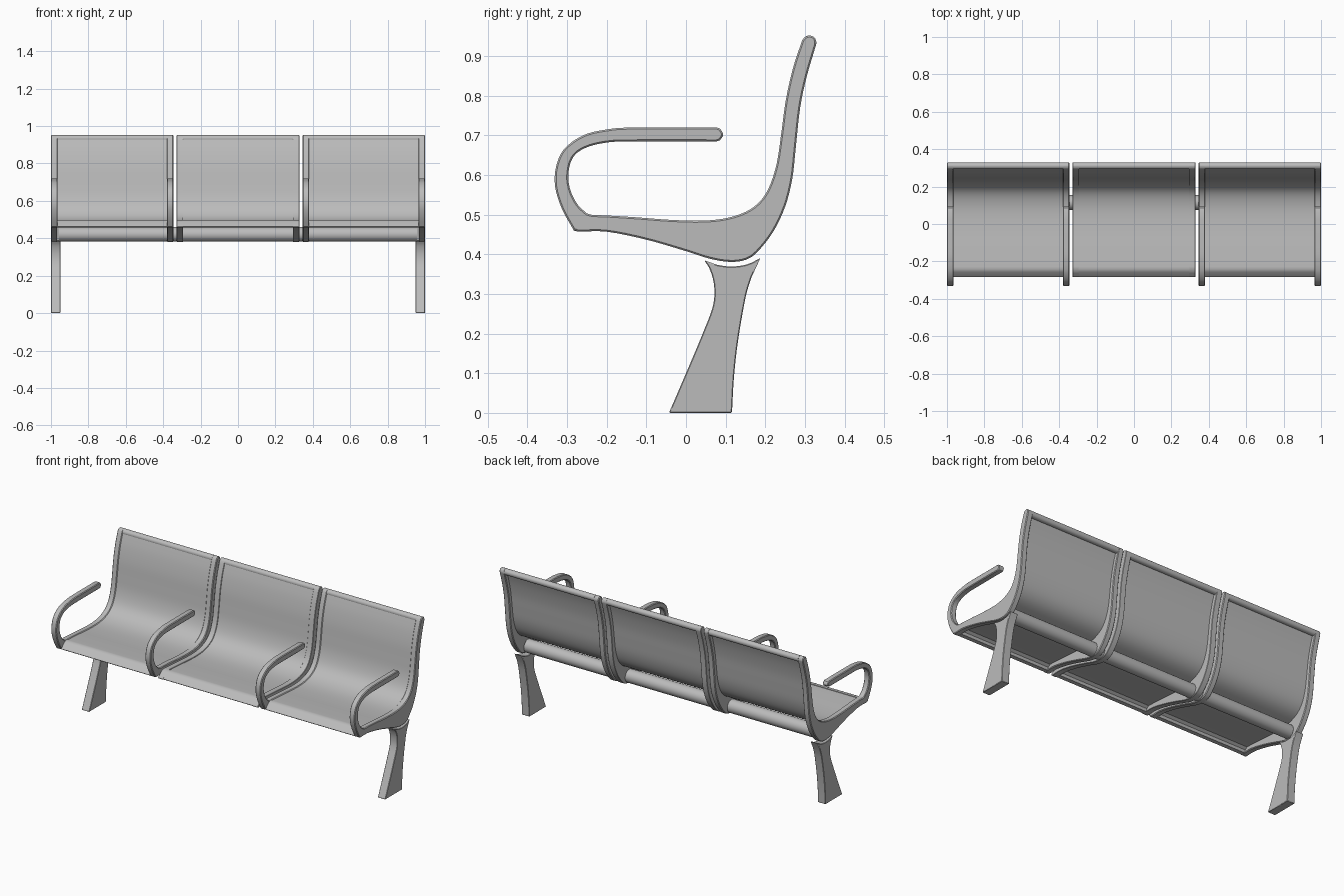
import bpy, bmesh, math
from mathutils import Vector

if "Cube" in bpy.data.objects:
    bpy.data.objects.remove(bpy.data.objects["Cube"])

# One painted metal grey
grey = bpy.data.materials.new("painted_grey")
grey.use_nodes = True
grey.diffuse_color = (0.5, 0.5, 0.5, 1)
grey.node_tree.nodes["Principled BSDF"].inputs["Base Color"].default_value = (0.5, 0.5, 0.5, 1)


def curve(points, steps=4):
    """Smooth open curve through (y, z) points."""
    p = [Vector(q) for q in points]
    p = [2 * p[0] - p[1]] + p + [2 * p[-1] - p[-2]]
    out = []
    for a, b, c, d in zip(p, p[1:], p[2:], p[3:]):
        for i in range(steps):
            t = i / steps
            out.append(0.5 * (2 * b + (c - a) * t + (2 * a - 5 * b + 4 * c - d) * t * t
                              + (3 * b - a - 3 * c + d) * t ** 3))
    return out + [p[-2]]


def disc(centre, radius, sides=24):
    return [Vector(centre) + radius * Vector((math.cos(a), math.sin(a)))
            for a in (math.tau * i / sides for i in range(sides))]


def offset(line, dist):
    """Shift a line towards the back and underside of the seat."""
    out = []
    for i, p in enumerate(line):
        t = (line[min(i + 1, len(line) - 1)] - line[max(i - 1, 0)]).normalized()
        out.append(p + dist * Vector((-t.y, t.x)))
    return out


def prism(name, outline, x0, x1, bevel=0):
    """Extrude a (y, z) outline from x0 to x1."""
    bm = bmesh.new()
    face = bm.faces.new([bm.verts.new((x0, p[0], p[1])) for p in outline])
    new = bmesh.ops.extrude_face_region(bm, geom=[face])["geom"]
    bmesh.ops.translate(bm, vec=(x1 - x0, 0, 0),
                        verts=[v for v in new if isinstance(v, bmesh.types.BMVert)])
    bmesh.ops.remove_doubles(bm, verts=bm.verts, dist=0.0002)
    bmesh.ops.recalc_face_normals(bm, faces=bm.faces)
    mesh = bpy.data.meshes.new(name)
    bm.to_mesh(mesh)
    bm.free()
    mesh.materials.append(grey)
    ob = bpy.data.objects.new(name, mesh)
    bpy.context.collection.objects.link(ob)
    bpy.ops.object.select_all(action='DESELECT')
    ob.select_set(True)
    bpy.context.view_layer.objects.active = ob
    bpy.ops.object.shade_smooth_by_angle(angle=math.radians(32))
    if bevel:
        mod = ob.modifiers.new("rim", 'BEVEL')
        mod.width, mod.segments = bevel, 1
        mod.limit_method, mod.angle_limit = 'ANGLE', math.radians(60)
    return ob


# Profiles, as (y, z)
sitting = curve([(0.293, 0.94), (0.27, 0.87), (0.252, 0.79), (0.241, 0.71), (0.229, 0.63),
                 (0.21, 0.57), (0.185, 0.532), (0.15, 0.507), (0.1, 0.491), (0.04, 0.485),
                 (-0.04, 0.487), (-0.12, 0.493), (-0.2, 0.498), (-0.235, 0.499)])
underside = curve([(-0.272, 0.457), (-0.2, 0.457), (-0.1, 0.437), (0, 0.408), (0.06, 0.389),
                   (0.11, 0.381), (0.15, 0.386), (0.18, 0.406), (0.22, 0.457), (0.25, 0.52),
                   (0.268, 0.59), (0.277, 0.67), (0.288, 0.77), (0.305, 0.85), (0.328, 0.928)])
crown = curve([(0.329, 0.935), (0.324, 0.947), (0.311, 0.952), (0.299, 0.948)])
nose = curve([(-0.255, 0.492), (-0.284, 0.465), (-0.28, 0.459)])
arm = (curve([(-0.25, 0.503), (-0.273, 0.525), (-0.291, 0.56), (-0.297, 0.6), (-0.286, 0.643),
              (-0.255, 0.668), (-0.2, 0.682), (-0.13, 0.685), (0.078, 0.685)])
       + curve([(0.086, 0.688), (0.094, 0.702), (0.086, 0.717)])
       + curve([(0.078, 0.72), (-0.13, 0.72), (-0.2, 0.715), (-0.26, 0.7), (-0.308, 0.665),
                (-0.328, 0.62), (-0.33, 0.57), (-0.313, 0.515), (-0.284, 0.462)]))
frame = sitting + nose + underside + crown
arm_frame = sitting + arm + underside + crown
panel = offset(sitting, 0.004) + offset(sitting, 0.016)[::-1]
front_edge = [(-0.275, 0.457), (-0.284, 0.464), (-0.257, 0.491), (-0.242, 0.499),
              (-0.226, 0.498), (-0.226, 0.485), (-0.245, 0.472), (-0.25, 0.457)]
leg = (curve([(-0.043, 0), (0, 0.1), (0.042, 0.2), (0.068, 0.27), (0.071, 0.32),
              (0.061, 0.36), (0.046, 0.385)])
       + curve([(0.08, 0.373), (0.115, 0.369), (0.155, 0.375), (0.188, 0.391)])
       + curve([(0.165, 0.342), (0.15, 0.29), (0.131, 0.18), (0.121, 0.09), (0.116, 0)]))

# Three seats, with arms on the outer two
width = 0.035
for side, x0, x1, outline in (("right", -1, -0.345, arm_frame),
                              ("middle", -0.328, 0.328, frame),
                              ("left", 0.345, 1, arm_frame)):
    prism(side + "_seat_frame_right", outline, x0, x0 + width, 0.004)
    prism(side + "_seat_frame_left", outline, x1 - width, x1, 0.004)
    inner = (x0 + width - 0.003, x1 - width + 0.003)
    prism(side + "_seat_panel", panel, *inner)
    prism(side + "_seat_top_rail", disc((0.311, 0.934), 0.018), *inner)
    prism(side + "_seat_front_rail", front_edge, *inner)

# Beam and legs
prism("support_beam", disc((0.115, 0.421), 0.039, 32), -0.96, 0.96)
prism("right_leg", leg, -1, -0.95, 0.004)
prism("left_leg", leg, 0.95, 1, 0.004)
